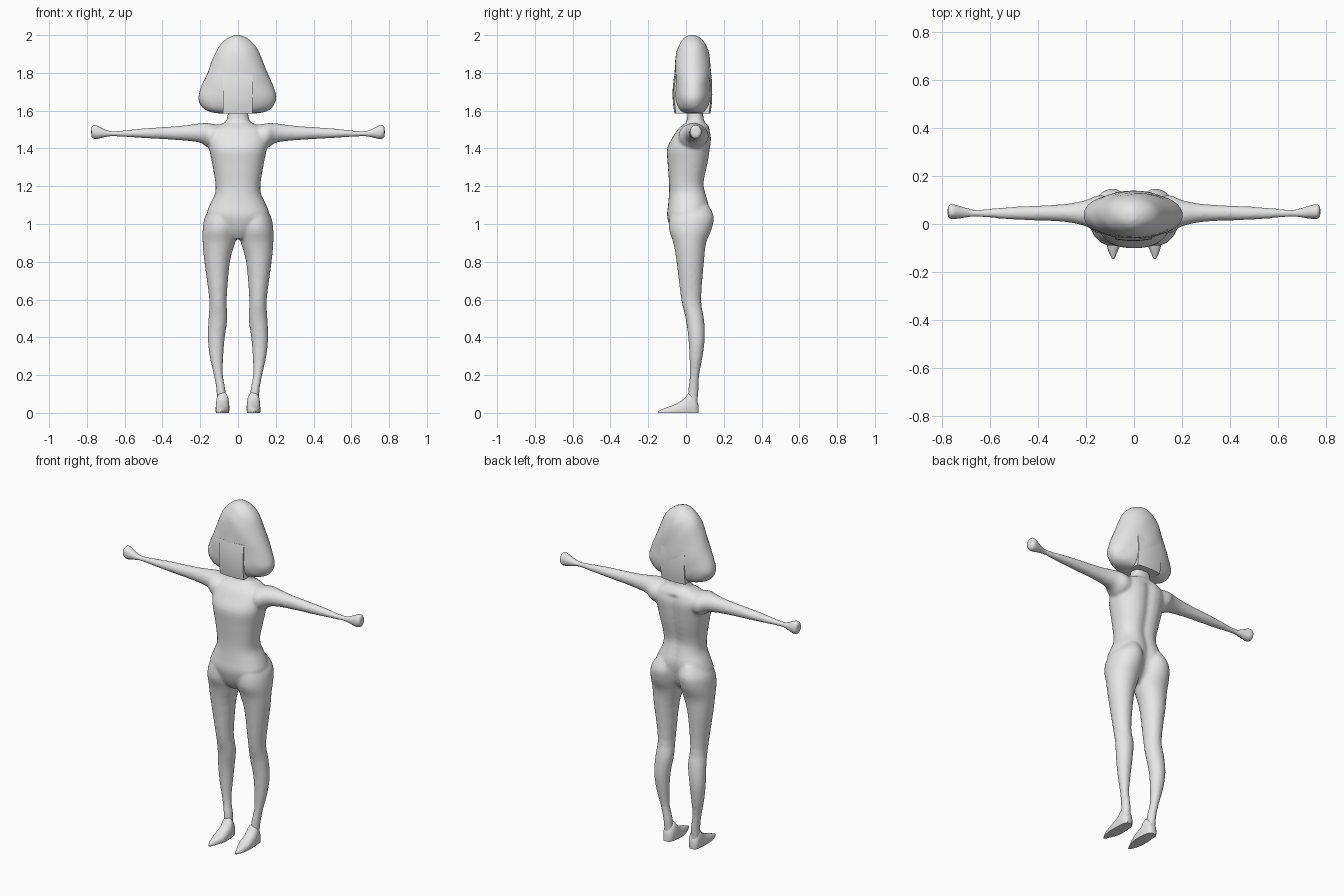
import bpy
import bmesh
import math

default_cube = bpy.data.objects.get("Cube")
if default_cube:
    bpy.data.objects.remove(default_cube, do_unlink=True)

grey = bpy.data.materials.new("plain light grey")
grey.use_nodes = True
grey.diffuse_color = (0.8, 0.8, 0.8, 1)
grey.node_tree.nodes["Principled BSDF"].inputs["Base Color"].default_value = grey.diffuse_color


def smooth_sections(sections, steps):
    """Fill in rounded in-between sections."""
    result = []
    last = len(sections) - 1
    for i in range(last):
        before, start = sections[max(i - 1, 0)], sections[i]
        end, after = sections[i + 1], sections[min(i + 2, last)]
        for k in range(steps):
            t = k / steps
            row = []
            for p, a, b, q in zip(before, start, end, after):
                curve = (2 * p - 5 * a + 4 * b - q) * t * t + (3 * a - p - 3 * b + q) * t ** 3
                row.append(a + ((b - p) * t + curve) / 2)
            result.append(row)
    result.append(list(sections[last]))
    return result


def loft(bm, sections, axis, power=2.0, side=1, steps=3, segments=32, shape=None):
    """Skin rounded sections (position, a low, a high, b low, b high) along an axis."""
    first, second = [n for n in range(3) if n != axis]
    rings = []
    for pos, a_low, a_high, b_low, b_high in smooth_sections(sections, steps):
        ring = []
        for k in range(segments):
            angle = math.tau * k / segments
            c, s = math.cos(angle), math.sin(angle)
            co = [0, 0, 0]
            co[axis] = pos
            co[first] = (a_low + a_high) / 2 + (a_high - a_low) / 2 * math.copysign(abs(c) ** (2 / power), c)
            co[second] = (b_low + b_high) / 2 + (b_high - b_low) / 2 * math.copysign(abs(s) ** (2 / power), s)
            if shape:
                co = shape(*co)
            ring.append(bm.verts.new((co[0] * side, co[1], co[2])))
        rings.append(ring)
    for lower, upper in zip(rings, rings[1:]):
        for k in range(segments):
            n = (k + 1) % segments
            bm.faces.new((lower[k], lower[n], upper[n], upper[k]))
    bm.faces.new(rings[0])
    bm.faces.new(rings[-1])


def finish(bm, name):
    """Turn the working mesh into a smooth shaded object."""
    bmesh.ops.recalc_face_normals(bm, faces=bm.faces)
    mesh = bpy.data.meshes.new(name)
    bm.to_mesh(mesh)
    bm.free()
    mesh.materials.append(grey)
    obj = bpy.data.objects.new(name, mesh)
    bpy.context.collection.objects.link(obj)
    bpy.ops.object.select_all(action="DESELECT")
    obj.select_set(True)
    bpy.context.view_layer.objects.active = obj
    bpy.ops.object.shade_smooth_by_angle(angle=math.radians(45))
    return obj


def spine_groove(x, y, z):
    """Press a soft channel down the middle of the back."""
    if y > 0.03 and z < 1.5:
        y -= 0.015 * math.exp(-(x / 0.03) ** 2)
    return [x, y, z]


def hair_waves(x, y, z):
    """Gentle uneven locks."""
    wave = 0.005 * math.sin(24 * x + 17 * z) * math.sin(21 * z + 9 * x)
    return [x * (1 + wave * 4) - 0.004, y + math.copysign(wave, y - 0.035), z]


# Torso and neck: height, half width, front, back
torso = [
    (0.92, 0.04, -0.05, 0.06), (0.97, 0.11, -0.08, 0.1), (1.04, 0.165, -0.1, 0.12),
    (1.1, 0.15, -0.095, 0.125), (1.16, 0.122, -0.09, 0.11), (1.22, 0.12, -0.09, 0.1),
    (1.32, 0.137, -0.097, 0.12), (1.4, 0.153, -0.1, 0.132), (1.46, 0.16, -0.07, 0.137),
    (1.505, 0.14, -0.04, 0.125), (1.53, 0.09, -0.01, 0.11), (1.55, 0.06, 0.005, 0.095),
    (1.63, 0.05, 0.01, 0.085),
]
# Leg: height, inner, outer, front, back
leg = [
    (1.1, 0.03, 0.13, -0.06, 0.12), (1.04, 0.004, 0.174, -0.085, 0.147),
    (0.97, 0.004, 0.187, -0.09, 0.135), (0.9, 0.015, 0.187, -0.067, 0.107),
    (0.8, 0.043, 0.178, -0.05, 0.095), (0.6, 0.06, 0.152, -0.025, 0.08),
    (0.5, 0.056, 0.156, -0.002, 0.095), (0.4, 0.07, 0.16, 0.012, 0.1),
    (0.3, 0.078, 0.15, 0.018, 0.088), (0.2, 0.08, 0.128, 0.02, 0.07),
    (0.12, 0.066, 0.114, 0.012, 0.066), (0.03, 0.06, 0.11, 0.01, 0.06),
]
# Arm: distance out, front, back, underside, top
arm = [
    (0.08, -0.03, 0.11, 1.4, 1.52), (0.15, -0.04, 0.12, 1.4, 1.533),
    (0.2, -0.01, 0.1, 1.43, 1.533), (0.3, 0.01, 0.082, 1.443, 1.52),
    (0.5, 0.018, 0.072, 1.455, 1.506), (0.65, 0.03, 0.06, 1.464, 1.492),
    (0.7, 0.026, 0.068, 1.46, 1.5), (0.75, 0.02, 0.082, 1.448, 1.524),
    (0.77, 0.022, 0.082, 1.453, 1.523), (0.777, 0.032, 0.07, 1.465, 1.51),
]

# Body: overlapping limbs fused into one continuous skin
bm = bmesh.new()
loft(bm, [(z, -w, w, f, b) for z, w, f, b in torso], 2, power=2.3, shape=spine_groove)
for side in (-1, 1):
    loft(bm, leg, 2, side=side)
    loft(bm, arm, 0, side=side)
body = finish(bm, "body")
fuse = body.modifiers.new("fuse", "REMESH")
fuse.mode = "VOXEL"
fuse.voxel_size = 0.008
fuse.use_smooth_shade = True
soften = body.modifiers.new("soften", "SMOOTH")
soften.factor = 0.5
soften.iterations = 5

# Feet: pointed toes with a flat sole; position, inner, outer, sole, top
foot = [
    (0.066, 0.07, 0.1, -0.02, 0.04), (0.05, 0.054, 0.113, -0.03, 0.085),
    (0.02, 0.047, 0.117, -0.03, 0.11), (-0.01, 0.046, 0.118, -0.03, 0.075),
    (-0.06, 0.048, 0.118, -0.02, 0.045), (-0.11, 0.066, 0.108, -0.015, 0.026),
    (-0.147, 0.083, 0.091, -0.004, 0.01),
]
for side, name in ((1, "left_foot"), (-1, "right_foot")):
    bm = bmesh.new()
    loft(bm, foot, 1, power=2.3, side=side, segments=24)
    cut = bmesh.ops.bisect_plane(bm, geom=bm.verts[:] + bm.edges[:] + bm.faces[:],
                                 plane_co=(0, 0, 0), plane_no=(0, 0, 1), clear_inner=True)
    rim = [e for e in cut["geom_cut"] if isinstance(e, bmesh.types.BMEdge)]
    bmesh.ops.holes_fill(bm, edges=rim)
    finish(bm, name)

# Hair: flattened bell; height, half width, front, back
hair = [
    (1.585, 0.09, 0, 0.075), (1.592, 0.14, -0.025, 0.1), (1.615, 0.185, -0.045, 0.118),
    (1.66, 0.209, -0.056, 0.13), (1.71, 0.198, -0.06, 0.134), (1.8, 0.16, -0.06, 0.132),
    (1.9, 0.12, -0.05, 0.12), (1.95, 0.09, -0.034, 0.104), (1.985, 0.05, -0.008, 0.074),
    (2, 0.012, 0.02, 0.045),
]
bm = bmesh.new()
loft(bm, [(z, -w, w, f, b) for z, w, f, b in hair], 2, segments=48, shape=hair_waves)
finish(bm, "hair")

# Face block: square panels bulging out of the hair, front and back
bm = bmesh.new()
bmesh.ops.create_cube(bm, size=2)
bmesh.ops.subdivide_edges(bm, edges=bm.edges[:], cuts=7, use_grid_fill=True)
for v in bm.verts:
    x, y, z = v.co
    depth = 0.105 - 0.008 * x * x - 0.01 * z * z
    v.co = (0.078 * x - 0.002, 0.034 + y * depth, 1.688 + 0.103 * z)
finish(bm, "face_block")
